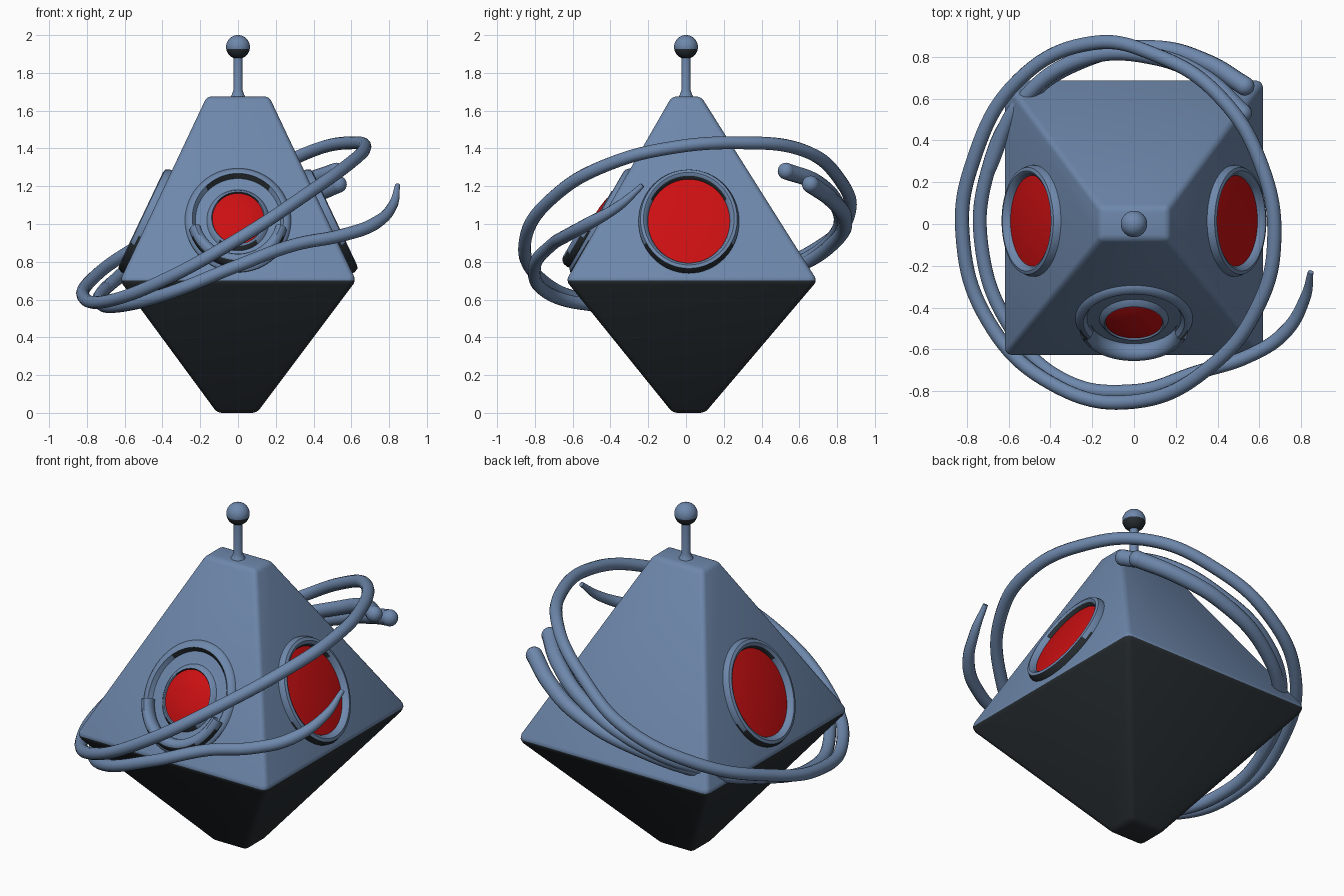
import bpy
import bmesh
import math
from mathutils import Matrix, Vector

if "Cube" in bpy.data.objects:
    bpy.data.objects.remove(bpy.data.objects["Cube"], do_unlink=True)


def make_material(name, colour):
    mat = bpy.data.materials.new(name)
    mat.use_nodes = True
    mat.diffuse_color = (*colour, 1)
    mat.node_tree.nodes["Principled BSDF"].inputs["Base Color"].default_value = (*colour, 1)
    return mat


BLUE, DARK, RED = range(3)
materials = [
    make_material("slate blue", (0.155, 0.245, 0.41)),
    make_material("charcoal", (0.02, 0.026, 0.031)),
    make_material("red", (0.6, 0.005, 0.006)),
]


def finish(name, bm, red_radius=0, matrix=Matrix()):
    """Colour by rule (red centre, charcoal undersides), then shade smooth."""
    bmesh.ops.recalc_face_normals(bm, faces=bm.faces)
    for face in bm.faces:
        if face.calc_center_median().xy.length < red_radius:
            face.material_index = RED
    bm.transform(matrix)
    bm.normal_update()
    for face in bm.faces:
        if face.material_index != RED and face.normal.z < -0.2:
            face.material_index = DARK
    mesh = bpy.data.meshes.new(name)
    bm.to_mesh(mesh)
    bm.free()
    for mat in materials:
        mesh.materials.append(mat)
    obj = bpy.data.objects.new(name, mesh)
    bpy.context.collection.objects.link(obj)
    bpy.ops.object.select_all(action="DESELECT")
    obj.select_set(True)
    bpy.context.view_layer.objects.active = obj
    bpy.ops.object.shade_smooth_by_angle(angle=math.radians(40))
    return obj


def lathe(name, profile, matrix=Matrix(), red_radius=0, start=0, sweep=360, steps=64):
    """Turn a (radius, height) profile around local Z."""
    bm = bmesh.new()
    turn = Matrix.Rotation(math.radians(start), 3, "Z")
    verts = [bm.verts.new(turn @ Vector((r, 0, h))) for r, h in profile]
    edges = [bm.edges.new(pair) for pair in zip(verts, verts[1:])]
    bmesh.ops.spin(bm, geom=verts + edges, cent=(0, 0, 0), axis=(0, 0, 1),
                   angle=math.radians(sweep), steps=steps)
    bmesh.ops.remove_doubles(bm, verts=bm.verts, dist=0.0005)
    return finish(name, bm, red_radius, matrix)


# Body: stacked rectangles forming a blunt double pyramid, edges rounded
bm = bmesh.new()
rings = []
for x0, x1, y0, y1, z in [(-0.11, 0.1, -0.07, 0.1, 0),
                          (-0.625, 0.625, -0.635, 0.695, 0.7),
                          (-0.165, 0.165, -0.075, 0.08, 1.675)]:
    rings.append([bm.verts.new((x, y, z))
                  for x, y in ((x0, y0), (x1, y0), (x1, y1), (x0, y1))])
for low, high in zip(rings, rings[1:]):
    for i in range(4):
        j = (i + 1) % 4
        bm.faces.new((low[i], low[j], high[j], high[i]))
bm.faces.new(rings[0][::-1])
bm.faces.new(rings[-1])
bmesh.ops.bevel(bm, geom=bm.edges[:], offset=0.025, segments=4, profile=0.5,
                affect="EDGES", clamp_overlap=True)
finish("body", bm)

# Antenna rod and ball
lathe("antenna_rod", [(0.05, 1.66), (0.032, 1.685), (0.024, 1.71), (0.023, 1.9)], steps=24)
ball = [(0.063 * math.sin(math.pi * i / 20), 1.937 - 0.063 * math.cos(math.pi * i / 20))
        for i in range(21)]
lathe("antenna_ball", ball, steps=32)


def face_frame(centre, right, normal):
    """Frame lying on a sloped face, stretched along the slope."""
    normal = normal.normalized()
    up = normal.cross(right) * 1.13
    rot = Matrix((right, up, normal)).transposed().to_4x4()
    return Matrix.Translation(centre) @ rot


# Side eyes: raised rim around a large red lens
side_profile = [(0.268, -0.03), (0.266, 0.015), (0.256, 0.038), (0.24, 0.043), (0.226, 0.034),
                (0.217, 0.012), (0.15, 0.022), (0.08, 0.027), (0, 0.029)]
for name, side in (("left_eye", 1), ("right_eye", -1)):
    frame = face_frame(Vector((side * 0.475, 0.015, 1.01)), Vector((0, side, 0)),
                       Vector((side * 0.97, 0, 0.46)))
    lathe(name, side_profile, frame, red_radius=0.216)

# Front eye: wide rim, shallow dish and small raised red lens
front = face_frame(Vector((0, -0.445, 1.015)), Vector((1, 0, 0)), Vector((0, -0.97, 0.56)))
lathe("front_eye",
      [(0.288, -0.03), (0.28, 0.012), (0.262, 0.03), (0.242, 0.032), (0.226, 0.008),
       (0.2, 0.006), (0.165, 0.01), (0.15, 0.032), (0.14, 0.036), (0.136, 0.028),
       (0.1, 0.04), (0.05, 0.048), (0, 0.05)], front, red_radius=0.136)
lid = [(0.235 + 0.032 * math.cos(a), 0.04 + 0.045 * math.sin(a))
       for a in (math.tau * i / 12 for i in range(13))]
lathe("front_eye_lower_lid", lid, front, start=195, sweep=150, steps=32)


def tube(name, points, closed=False, radii=None):
    curve = bpy.data.curves.new(name, "CURVE")
    curve.dimensions = "3D"
    curve.bevel_depth = 0.034
    curve.bevel_resolution = 4
    curve.resolution_u = 10
    curve.use_fill_caps = True
    spline = curve.splines.new("BEZIER")
    spline.bezier_points.add(len(points) - 1)
    spline.use_cyclic_u = closed
    for i, (bp, co) in enumerate(zip(spline.bezier_points, points)):
        bp.co = co
        bp.handle_left_type = bp.handle_right_type = "AUTO"
        if radii:
            bp.radius = radii(i / (len(points) - 1))
    curve.materials.append(materials[BLUE])
    obj = bpy.data.objects.new(name, curve)
    bpy.context.collection.objects.link(obj)


def tip(name, location, radius):
    bpy.ops.mesh.primitive_uv_sphere_add(segments=20, ring_count=12, radius=radius,
                                         location=location)
    obj = bpy.context.object
    obj.name = name
    obj.data.materials.append(materials[BLUE])
    bpy.ops.object.shade_smooth()


# Large tilted loop
tube("orbit_loop", [
    (0.67, -0.1, 1.4), (0.59, -0.4, 1.32), (0.38, -0.67, 1.17), (0, -0.85, 0.92),
    (-0.4, -0.76, 0.7), (-0.7, -0.46, 0.59), (-0.82, -0.05, 0.62), (-0.77, 0.3, 0.71),
    (-0.55, 0.69, 0.87), (-0.2, 0.865, 1.06), (0.1, 0.81, 1.24), (0.4, 0.62, 1.39),
    (0.61, 0.28, 1.43)], closed=True)

# Inner strand: pointed at the front, rounded at the back
strand_end = (0.53, 0.66, 1.21)
tube("orbit_strand", [
    (0.845, -0.23, 1.205), (0.82, -0.35, 1.1), (0.72, -0.52, 1.0), (0.55, -0.63, 0.94),
    (0.3, -0.71, 0.89), (0, -0.8, 0.78), (-0.35, -0.74, 0.64), (-0.6, -0.48, 0.57),
    (-0.73, -0.1, 0.58), (-0.7, 0.25, 0.66), (-0.55, 0.56, 0.76), (-0.25, 0.78, 0.9),
    (0.1, 0.84, 1.03), (0.35, 0.77, 1.13), strand_end],
    radii=lambda t: min(0.4 + 5 * t, 1) + 0.35 * max(0, t - 0.7) / 0.3)
tip("orbit_strand_tip", strand_end, 0.046)

# Short second strand splitting off along the back
branch_end = (0.52, 0.53, 1.28)
tube("orbit_branch", [
    (-0.7, 0.25, 0.66), (-0.55, 0.57, 0.78), (-0.25, 0.79, 0.94), (0.1, 0.8, 1.1),
    (0.35, 0.69, 1.22), branch_end], radii=lambda t: 1 + 0.3 * t)
tip("orbit_branch_tip", branch_end, 0.0445)
